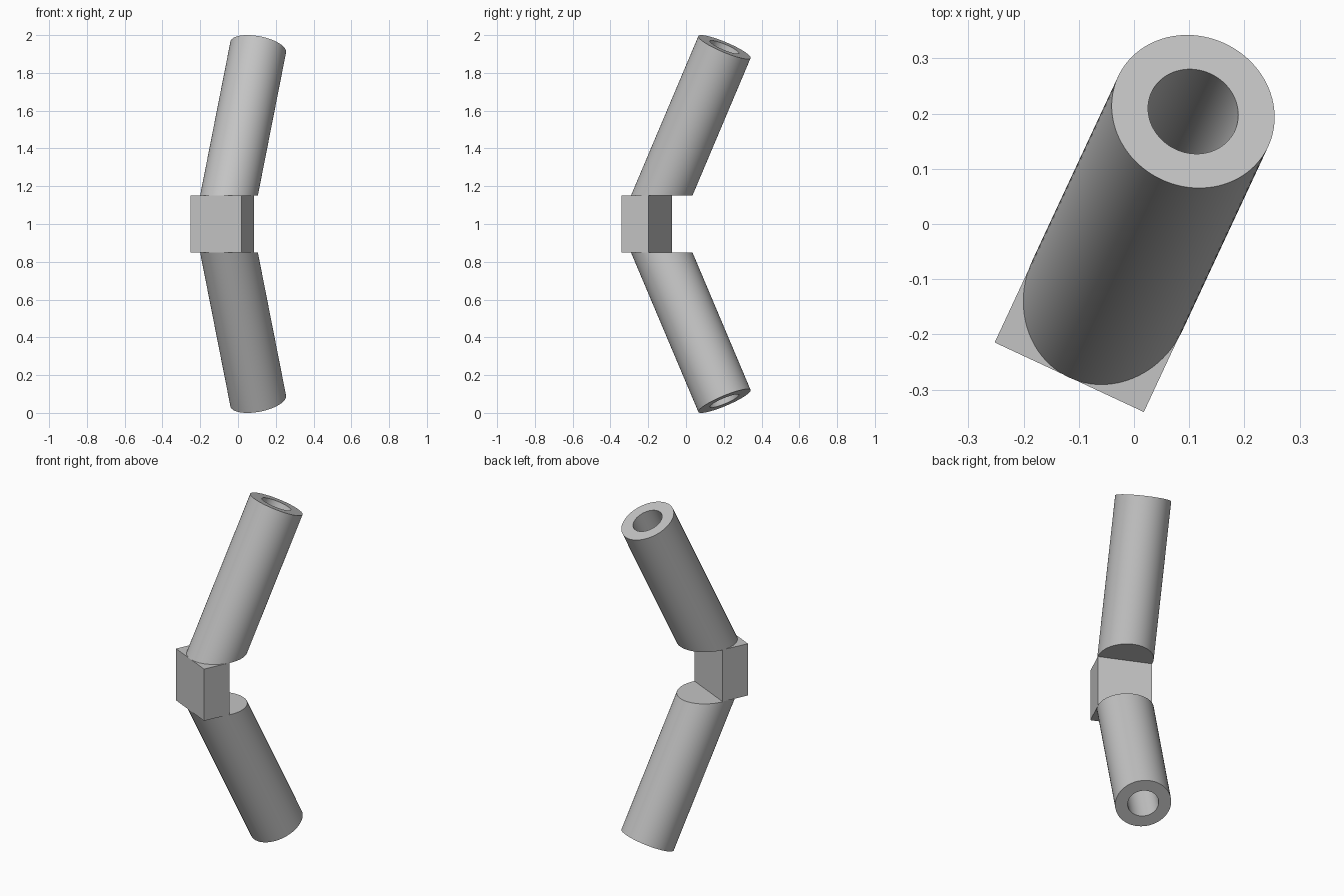
import bpy, bmesh, math
from mathutils import Matrix, Vector

cube = bpy.data.objects.get("Cube")
if cube:
    bpy.data.objects.remove(cube, do_unlink=True)

TILT = math.radians(25)
TURN = Matrix.Rotation(-TILT, 4, 'Z') @ Matrix.Translation((0.011, 0, 0))
RADIUS, BORE, SIDES = 0.15, 0.083, 96
HALF_BLOCK = 0.152      # half height of the middle block
BORE_DEPTH = 0.6

grey = bpy.data.materials.new("light grey")
grey.use_nodes = True
COLOUR = (0.55, 0.55, 0.55, 1)
grey.diffuse_color = COLOUR
grey.node_tree.nodes["Principled BSDF"].inputs["Base Color"].default_value = COLOUR


def add_object(name, bm):
    bmesh.ops.transform(bm, matrix=TURN, verts=bm.verts)
    bmesh.ops.recalc_face_normals(bm, faces=bm.faces)
    mesh = bpy.data.meshes.new(name)
    bm.to_mesh(mesh)
    bm.free()
    mesh.materials.append(grey)
    obj = bpy.data.objects.new(name, mesh)
    bpy.context.collection.objects.link(obj)
    return obj


def tube(name, side):
    """Leaning tube: level cut at the block, square cut and bored at the far end."""
    bm = bmesh.new()
    axis = Vector((0, math.sin(TILT), math.cos(TILT)))
    across = Vector((0, math.cos(TILT), -math.sin(TILT)))
    base = Vector((0, -0.136, HALF_BLOCK))
    length = (1 - RADIUS * math.sin(TILT) - HALF_BLOCK) / math.cos(TILT)

    def ring(radius, along, level=False):
        verts = []
        for i in range(SIDES):
            a = math.tau * i / SIDES
            p = base + axis * along + Vector((radius * math.cos(a), 0, 0)) + across * radius * math.sin(a)
            if level:   # slide along the axis onto the block's plane
                p += axis * (HALF_BLOCK - p.z) / axis.z
            verts.append(bm.verts.new((p.x, p.y, 1 + side * p.z)))
        return verts

    rings = [ring(RADIUS, 0, True), ring(RADIUS, length),
             ring(BORE, length), ring(BORE, length - BORE_DEPTH)]
    for low, high in zip(rings, rings[1:]):
        for i in range(SIDES):
            j = (i + 1) % SIDES
            bm.faces.new((low[i], low[j], high[j], high[i]))
    bm.faces.new(rings[0])
    bm.faces.new(rings[-1])
    obj = add_object(name, bm)
    bpy.ops.object.select_all(action='DESELECT')
    obj.select_set(True)
    bpy.context.view_layer.objects.active = obj
    bpy.ops.object.shade_smooth_by_angle(angle=math.radians(30))


# Middle block
bm = bmesh.new()
bmesh.ops.create_cube(bm, size=1)
bmesh.ops.scale(bm, vec=(0.298, 0.156, 2 * HALF_BLOCK), verts=bm.verts)
bmesh.ops.translate(bm, vec=(0, -0.223, 1), verts=bm.verts)
add_object("middle_block", bm)

# Mirrored pair of tubes
tube("upper_tube", 1)
tube("lower_tube", -1)
